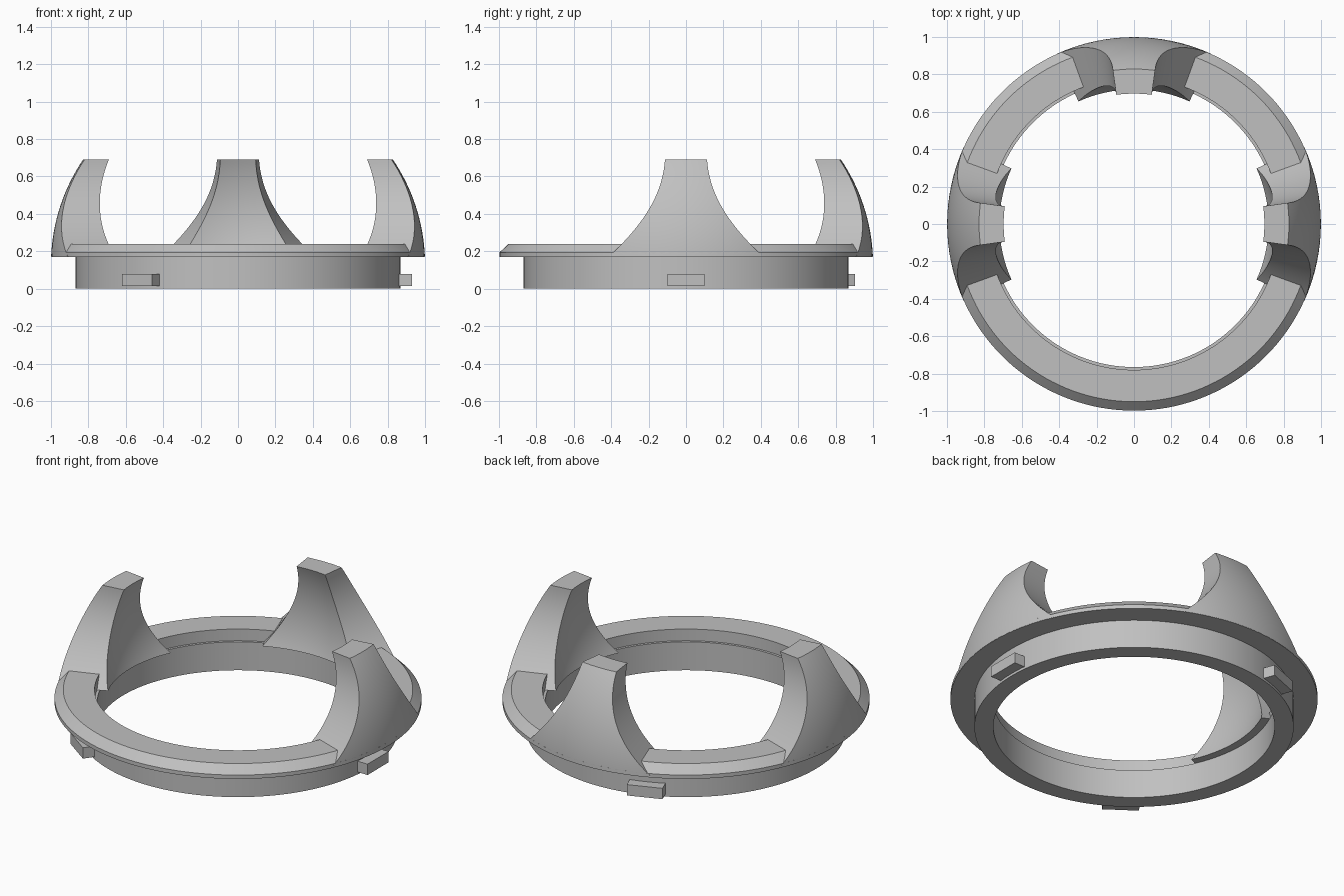
import bpy, bmesh, math
from mathutils import Matrix

if "Cube" in bpy.data.objects:
    bpy.data.objects.remove(bpy.data.objects["Cube"], do_unlink=True)

# One plain grey for everything
GREY = (0.53, 0.53, 0.53, 1.0)
grey = bpy.data.materials.new("plain_grey")
grey.use_nodes = True
grey.diffuse_color = GREY
grey.node_tree.nodes["Principled BSDF"].inputs["Base Color"].default_value = GREY


def finish(bm, name, smooth=True):
    bmesh.ops.recalc_face_normals(bm, faces=bm.faces)
    mesh = bpy.data.meshes.new(name)
    bm.to_mesh(mesh)
    bm.free()
    mesh.materials.append(grey)
    obj = bpy.data.objects.new(name, mesh)
    bpy.context.collection.objects.link(obj)
    if smooth:
        bpy.ops.object.select_all(action='DESELECT')
        obj.select_set(True)
        bpy.context.view_layer.objects.active = obj
        bpy.ops.object.shade_smooth_by_angle(angle=math.radians(25))
    return obj


def polar(r, a, z):
    return (r * math.cos(a), r * math.sin(a), z)


# Base ring: lower collar and chamfered flange in one turned profile
FLANGE_Z, TOP_Z = 0.17, 0.69
profile = [(0.765, 0), (0.868, 0), (0.868, FLANGE_Z), (0.998, FLANGE_Z),
           (0.998, 0.193), (0.95, 0.24), (0.78, 0.24), (0.78, FLANGE_Z),
           (0.765, FLANGE_Z)]
SEGS = 144
bm = bmesh.new()
loops = [[bm.verts.new(polar(r, math.tau * i / SEGS, z)) for r, z in profile]
         for i in range(SEGS)]
for i, a in enumerate(loops):
    b = loops[(i + 1) % SEGS]
    for j in range(len(profile)):
        k = (j + 1) % len(profile)
        bm.faces.new((a[j], a[k], b[k], b[j]))
finish(bm, "base_ring")


# Prongs: spherical inside and outside, sides flaring towards the base
def sphere_radius(radius, centre_z, z):
    return math.sqrt(radius ** 2 - (z - centre_z) ** 2)


def half_angle(z):
    return math.radians(7.8 + 64 * (0.68 - z) ** 2)


def add_prong(name, heading):
    rows, cols = 28, 16
    bm = bmesh.new()
    sheets = []
    for radius, centre_z in ((1.0, 0.13), (0.755, 0.40)):
        sheet = []
        for i in range(rows + 1):
            z = FLANGE_Z + 0.001 + (TOP_Z - FLANGE_Z - 0.001) * i / rows
            r, h = sphere_radius(radius, centre_z, z), half_angle(z)
            sheet.append([bm.verts.new(polar(r, heading + h * (2 * j / cols - 1), z))
                          for j in range(cols + 1)])
        for i in range(rows):
            for j in range(cols):
                bm.faces.new((sheet[i][j], sheet[i][j + 1],
                              sheet[i + 1][j + 1], sheet[i + 1][j]))
        sheets.append(sheet)
    # Close the rim between both sheets
    bm.edges.ensure_lookup_table()
    outer, inner = sheets
    for j in (0, cols):
        for i in range(rows):
            bm.faces.new((outer[i][j], outer[i + 1][j], inner[i + 1][j], inner[i][j]))
    for i in (0, rows):
        for j in range(cols):
            bm.faces.new((outer[i][j], outer[i][j + 1], inner[i][j + 1], inner[i][j]))
    finish(bm, name)


for name, degrees in (("left_prong", 0), ("back_prong", 90), ("right_prong", 180)):
    add_prong(name, math.radians(degrees))

# Locking tabs around the collar
for number, degrees in enumerate((0, 111, 234.5), 1):
    bm = bmesh.new()
    place = (Matrix.Rotation(math.radians(degrees), 4, 'Z')
             @ Matrix.Translation((0.885, 0, 0.0475))
             @ Matrix.Diagonal((0.09, 0.2, 0.065, 1)))
    bmesh.ops.create_cube(bm, size=1, matrix=place)
    finish(bm, f"locking_tab_{number}", smooth=False)
